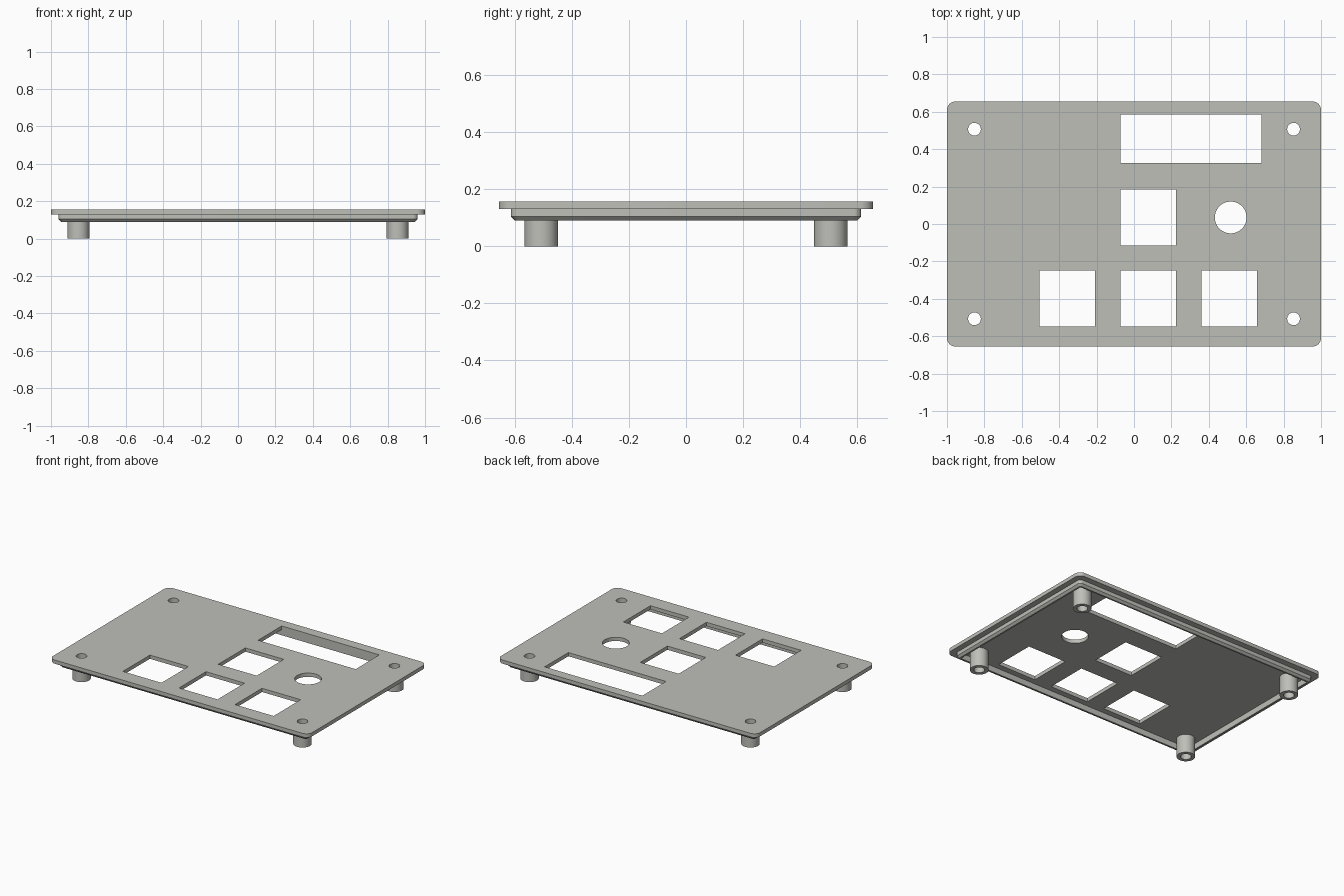
import bpy, bmesh, math

if "Cube" in bpy.data.objects:
    bpy.data.objects.remove(bpy.data.objects["Cube"])

Z_TOP, Z_PLATE, Z_CHAMFER, Z_LIP = 0.156, 0.130, 0.104, 0.090
POST_X, POST_Y, HOLE_R = 0.853, 0.507, 0.034

grey = bpy.data.materials.new("warm grey")
grey.diffuse_color = (0.52, 0.52, 0.485, 1)
grey.use_nodes = True
grey.node_tree.nodes["Principled BSDF"].inputs["Base Color"].default_value = grey.diffuse_color


def circle(x, y, r, n=40):
    return [(x + r * math.cos(2 * math.pi * i / n),
             y + r * math.sin(2 * math.pi * i / n)) for i in range(n)]


def rounded(hx, hy, r, n=8):
    """Centred rectangle outline with rounded corners."""
    pts = []
    for k, (sx, sy) in enumerate(((1, 1), (-1, 1), (-1, -1), (1, -1))):
        for i in range(n + 1):
            a = (k + i / n) * math.pi / 2
            pts.append((sx * (hx - r) + r * math.cos(a),
                        sy * (hy - r) + r * math.sin(a)))
    return pts


def rect(x0, x1, y0, y1):
    return [(x0, y0), (x1, y0), (x1, y1), (x0, y1)]


def finish(name, mesh):
    ob = bpy.data.objects.new(name, mesh)
    bpy.context.collection.objects.link(ob)
    mesh.materials.clear()
    mesh.materials.append(grey)
    bpy.ops.object.select_all(action='DESELECT')
    ob.select_set(True)
    bpy.context.view_layer.objects.active = ob
    bpy.ops.object.shade_smooth_by_angle(angle=math.radians(30))
    return ob


def closed_ring(name, loops):
    """Skin a closed cross-section: each loop is (outline, z), last joins first."""
    bm = bmesh.new()
    rows = [[bm.verts.new((x, y, z)) for x, y in pts] for pts, z in loops]
    for j, a in enumerate(rows):
        b = rows[(j + 1) % len(rows)]
        for i in range(len(a)):
            k = (i + 1) % len(a)
            bm.faces.new((a[i], a[k], b[k], b[i]))
    bmesh.ops.recalc_face_normals(bm, faces=bm.faces)
    mesh = bpy.data.meshes.new(name)
    bm.to_mesh(mesh)
    bm.free()
    return finish(name, mesh)


posts = [(sx * POST_X, sy * POST_Y) for sx in (-1, 1) for sy in (-1, 1)]

# Cover plate: filled outline with window, button, knob and screw openings
outlines = [rounded(1.0, 0.655, 0.045),
            rect(-0.073, 0.681, 0.325, 0.586),
            rect(-0.073, 0.224, -0.114, 0.185),
            circle(0.517, 0.035, 0.085, 48)]
outlines += [rect(x, x + 0.298, -0.547, -0.249) for x in (-0.506, -0.073, 0.360)]
outlines += [circle(x, y, HOLE_R) for x, y in posts]

curve = bpy.data.curves.new("plate_outline", 'CURVE')
curve.dimensions = '2D'
curve.fill_mode = 'BOTH'
curve.extrude = (Z_TOP - Z_PLATE) / 2
for pts in outlines:
    s = curve.splines.new('POLY')
    s.points.add(len(pts) - 1)
    for p, (x, y) in zip(s.points, pts):
        p.co = (x, y, 0, 1)
    s.use_cyclic_u = True
temp = bpy.data.objects.new("plate_outline", curve)
bpy.context.collection.objects.link(temp)
plate = bpy.data.meshes.new_from_object(
    temp.evaluated_get(bpy.context.evaluated_depsgraph_get()))
bpy.data.objects.remove(temp)
bm = bmesh.new()
bm.from_mesh(plate)
bmesh.ops.remove_doubles(bm, verts=bm.verts, dist=1e-5)
bmesh.ops.translate(bm, verts=bm.verts, vec=(0, 0, (Z_TOP + Z_PLATE) / 2))
bmesh.ops.recalc_face_normals(bm, faces=bm.faces)
bm.to_mesh(plate)
bm.free()
finish("cover_plate", plate)

# Locating lip under the plate, chamfered along its lower outer edge
outer = rounded(0.960, 0.613, 0.025)
inner = rounded(0.935, 0.588, 0.008)
closed_ring("locating_lip", [(outer, Z_PLATE), (outer, Z_CHAMFER),
                             (rounded(0.946, 0.599, 0.015), Z_LIP),
                             (inner, Z_LIP), (inner, Z_PLATE)])

# Hollow screw posts at the four corners
for i, (x, y) in enumerate(posts):
    wall, bore = circle(x, y, 0.0585), circle(x, y, HOLE_R)
    closed_ring(f"screw_post_{i + 1}", [(wall, Z_PLATE), (wall, 0),
                                        (bore, 0), (bore, Z_PLATE)])
